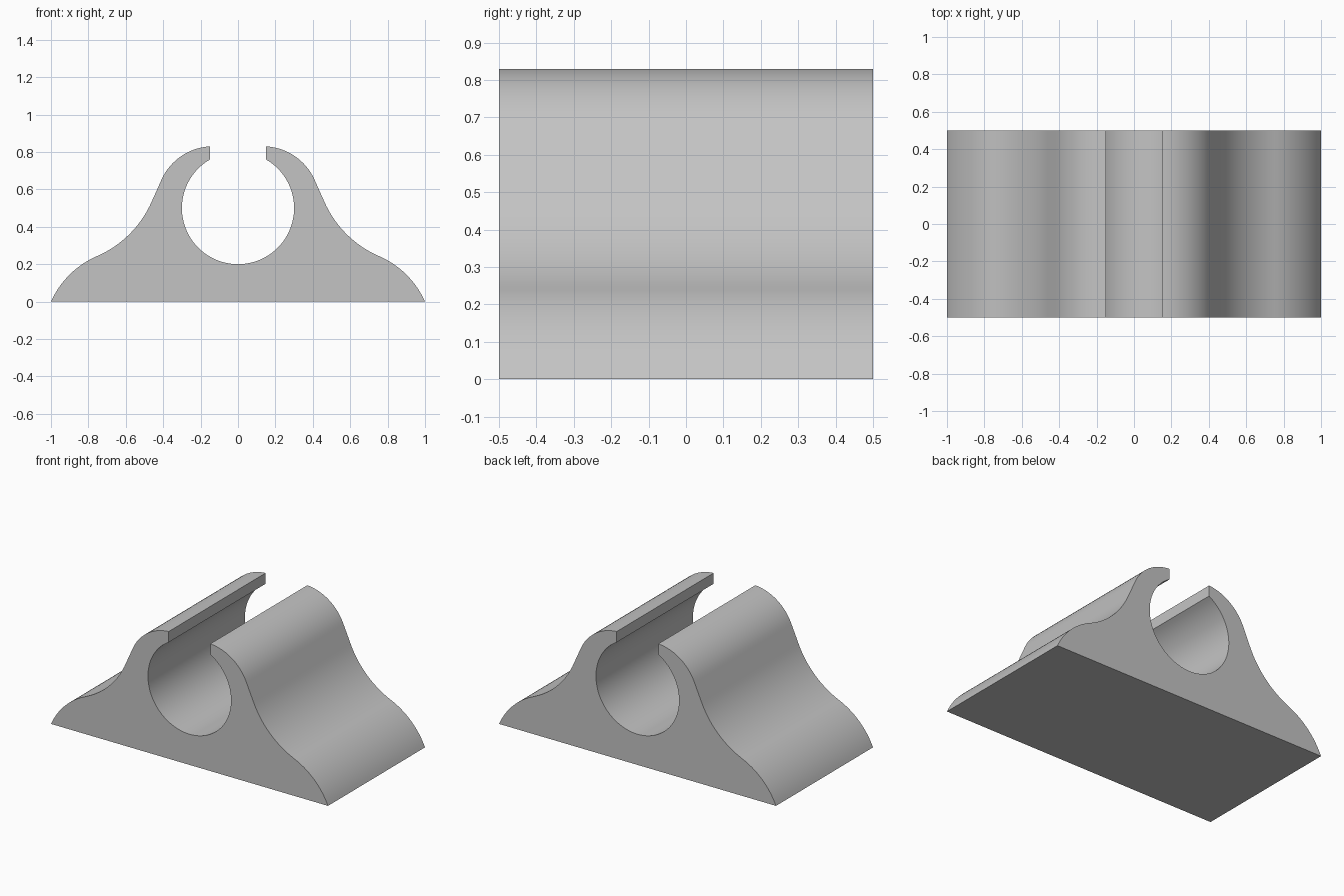
import bpy, bmesh, math
from mathutils import Vector

cube = bpy.data.objects.get("Cube")
if cube:
    bpy.data.objects.remove(cube, do_unlink=True)

DEPTH = 1.0
BORE_CENTRE, BORE_RADIUS = Vector((0, 0.5)), 0.3


def arc(start, end, turn, steps=16):
    """Circular arc from start to end, turning by the given degrees (left positive)."""
    start, end = Vector(start), Vector(end)
    chord = end - start
    half = math.radians(turn) / 2
    normal = Vector((-chord.y, chord.x))
    centre = (start + end) / 2 + normal / (2 * math.tan(half))
    points = []
    for i in range(steps + 1):
        a = 2 * half * i / steps
        r = start - centre
        points.append(centre + Vector((r.x * math.cos(a) - r.y * math.sin(a),
                                       r.x * math.sin(a) + r.y * math.cos(a))))
    return points


# Outer flank: foot, concave sweep, straight run, hooked lip
flank = arc((1, 0), (0.75, 0.245), 43)
flank += arc((0.75, 0.245), (0.46, 0.538), -43)[1:]
flank += arc((0.41, 0.65), (0.15, 0.83), 63)

# Round bore, open at the top slot
bore = []
for i in range(73):
    a = math.radians(60 - 300 * i / 72)
    bore.append(BORE_CENTRE + BORE_RADIUS * Vector((math.cos(a), math.sin(a))))

mirrored = [Vector((-p.x, p.y)) for p in reversed(flank)]
profile = flank + bore + mirrored

# Extrude the profile along the depth
bm = bmesh.new()
face = bm.faces.new([bm.verts.new((p.x, -DEPTH / 2, p.y)) for p in profile])
extruded = bmesh.ops.extrude_face_region(bm, geom=[face], use_keep_orig=True)
moved = [v for v in extruded["geom"] if isinstance(v, bmesh.types.BMVert)]
bmesh.ops.translate(bm, verts=moved, vec=(0, DEPTH, 0))
bmesh.ops.recalc_face_normals(bm, faces=bm.faces)
mesh = bpy.data.meshes.new("pipe_clip")
bm.to_mesh(mesh)
bm.free()

clip = bpy.data.objects.new("pipe_clip", mesh)
bpy.context.collection.objects.link(clip)

# Plain grey plastic
grey = bpy.data.materials.new("light_grey")
grey.use_nodes = True
colour = (0.55, 0.55, 0.55, 1)
grey.diffuse_color = colour
grey.node_tree.nodes["Principled BSDF"].inputs["Base Color"].default_value = colour
mesh.materials.append(grey)

bpy.ops.object.select_all(action="DESELECT")
clip.select_set(True)
bpy.context.view_layer.objects.active = clip
bpy.ops.object.shade_smooth_by_angle(angle=math.radians(30))
